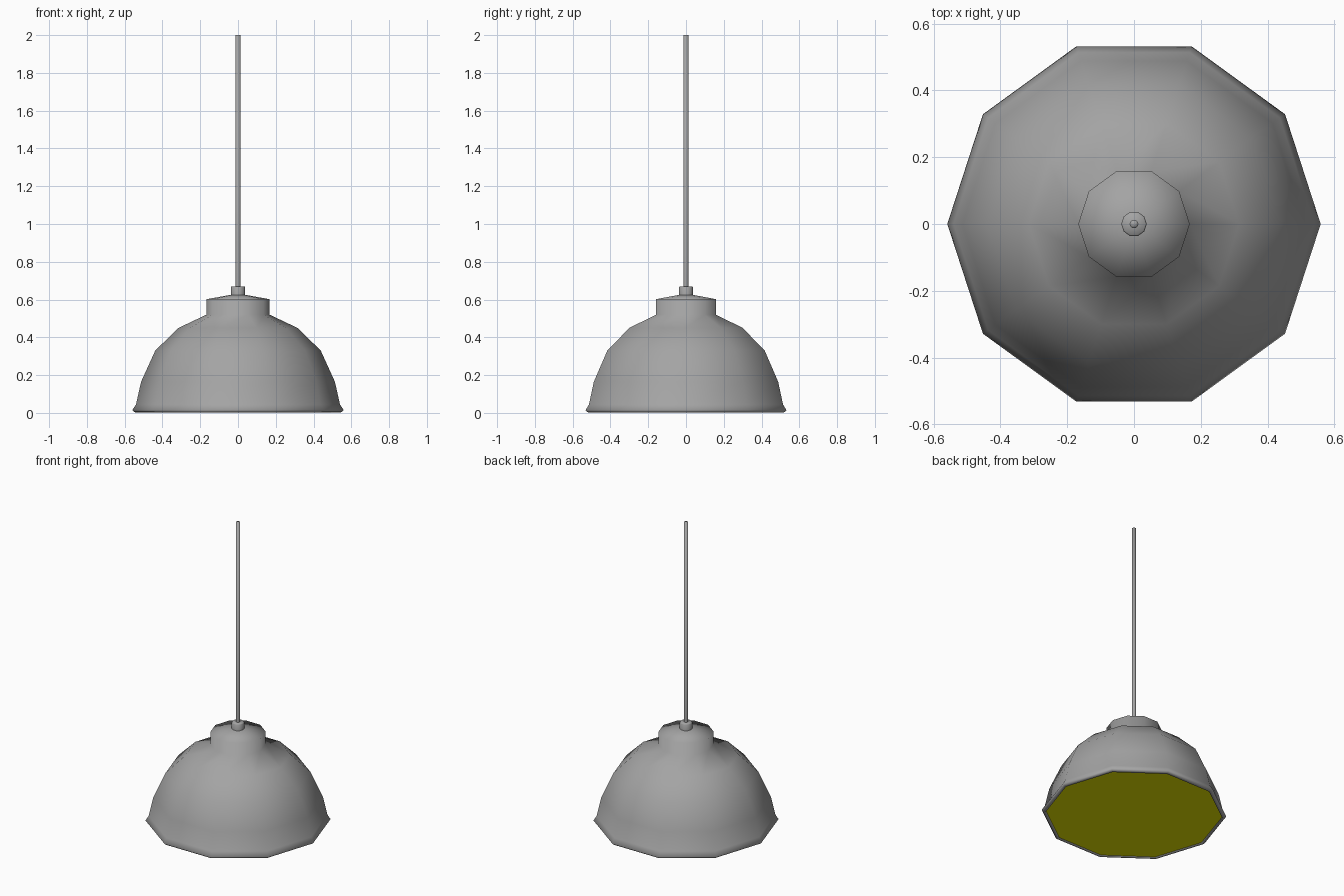
import bpy, bmesh, math

if "Cube" in bpy.data.objects:
    bpy.data.objects.remove(bpy.data.objects["Cube"])


def material(name, color):
    mat = bpy.data.materials.new(name)
    mat.diffuse_color = (*color, 1)
    mat.use_nodes = True
    mat.node_tree.nodes["Principled BSDF"].inputs["Base Color"].default_value = mat.diffuse_color
    return mat


def lathe(name, profile, mat, sides=10):
    """Revolve (radius, z) points around z; ends at radius 0 become poles."""
    bm = bmesh.new()
    rings = []
    for r, z in profile:
        if r == 0:
            rings.append([bm.verts.new((0, 0, z))] * sides)
        else:
            rings.append([bm.verts.new((r * math.cos(math.tau * i / sides),
                                        r * math.sin(math.tau * i / sides), z))
                          for i in range(sides)])
    for a, b in zip(rings, rings[1:]):
        for i in range(sides):
            j = (i + 1) % sides
            face = bm.faces.new(list(dict.fromkeys((a[i], a[j], b[j], b[i]))))
            face.smooth = True
    bmesh.ops.recalc_face_normals(bm, faces=bm.faces)
    mesh = bpy.data.meshes.new(name)
    bm.to_mesh(mesh)
    bm.free()
    mesh.materials.append(mat)
    obj = bpy.data.objects.new(name, mesh)
    bpy.context.collection.objects.link(obj)
    return obj


grey = material("dark_grey", (0.37, 0.37, 0.37))
yellow = material("yellow_light", (0.8, 0.8, 0.0))

# Domed shade with flared rim and collar, smooth all over
lathe("lamp_shade", [(0.53, 0.012), (0.535, 0.002), (0.55, 0.004), (0.559, 0.015),
                     (0.54, 0.045), (0.513, 0.165), (0.438, 0.33),
                     (0.315, 0.45), (0.167, 0.52), (0.167, 0.602),
                     (0.038, 0.625)], grey)

# Cable grip and hanging cable
lathe("cable_grip", [(0.038, 0.615), (0.038, 0.665), (0.034, 0.67), (0.0, 0.67)], grey)
lathe("cable", [(0.013, 0.66), (0.013, 2.0), (0.0, 2.0)], grey)

# Yellow light panel closing the underside, slightly recessed
panel = lathe("light_panel", [(0.0, 0.008), (0.532, 0.008), (0.53, 0.014), (0.0, 0.014)], yellow)
panel.data.shade_flat()
